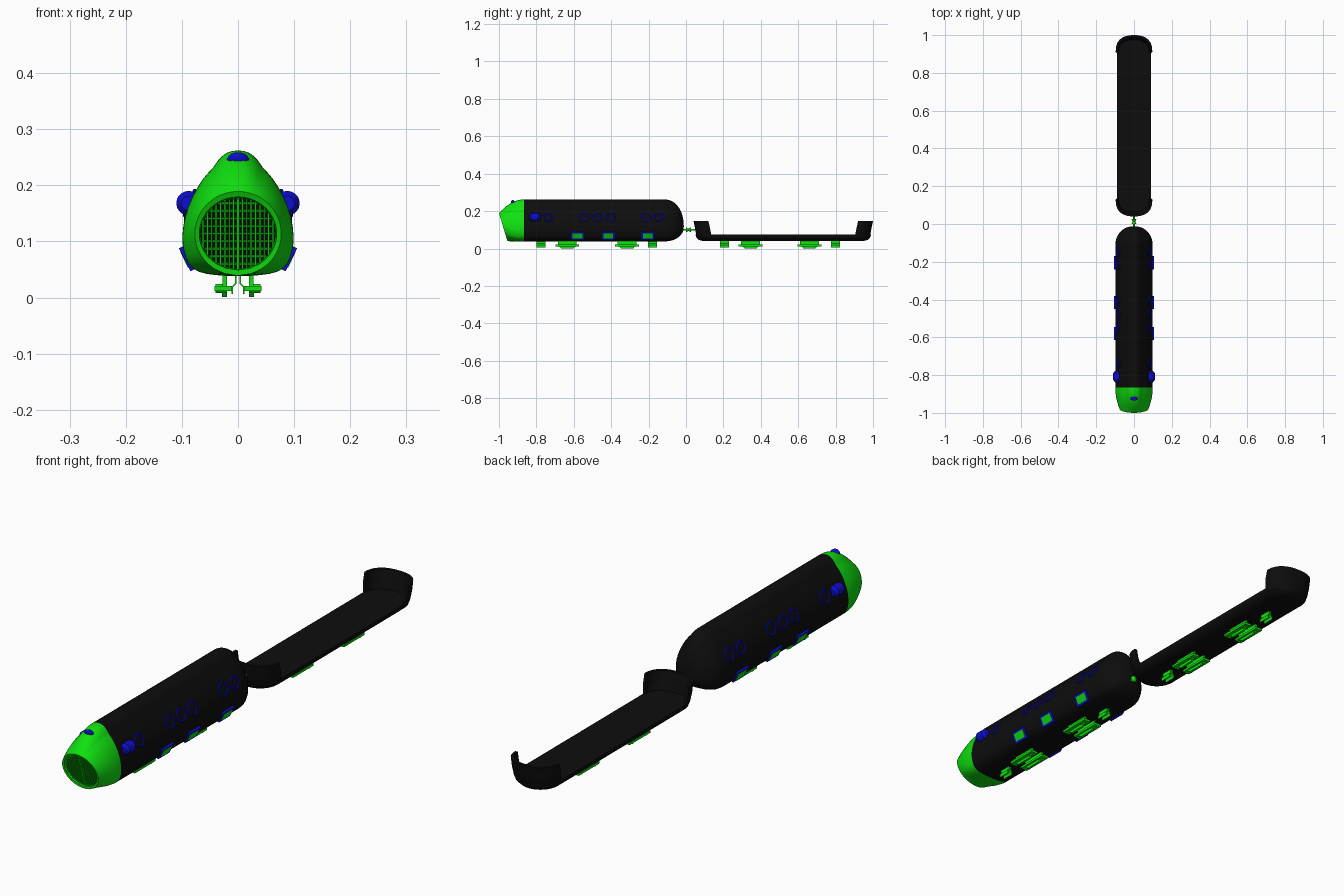
import bpy, bmesh, math
from mathutils import Matrix, Vector

if "Cube" in bpy.data.objects:
    bpy.data.objects.remove(bpy.data.objects["Cube"])


def mat(name, c):
    m = bpy.data.materials.new(name)
    m.diffuse_color = (*c, 1)
    m.use_nodes = True
    m.node_tree.nodes["Principled BSDF"].inputs["Base Color"].default_value = m.diffuse_color
    return m


GREEN = mat("bright green", (0.005, 0.75, 0.005))
BLUE = mat("deep blue", (0.004, 0.004, 0.62))
BLACK = mat("black", (0.004, 0.004, 0.004))


def finish(bm, name, mats, smooth=True):
    bmesh.ops.recalc_face_normals(bm, faces=bm.faces)
    me = bpy.data.meshes.new(name)
    bm.to_mesh(me)
    bm.free()
    for m in mats:
        me.materials.append(m)
    ob = bpy.data.objects.new(name, me)
    bpy.context.collection.objects.link(ob)
    if smooth:
        bpy.ops.object.select_all(action='DESELECT')
        ob.select_set(True)
        bpy.context.view_layer.objects.active = ob
        bpy.ops.object.shade_smooth_by_angle(angle=math.radians(35))
    return ob


def loft(name, rings, mats, caps=(True, True), cyclic=False, end_mat=0):
    bm = bmesh.new()
    rows = [[bm.verts.new(p) for p in r] for r in rings]
    n = len(rows[0])
    pairs = list(zip(rows, rows[1:])) + ([(rows[-1], rows[0])] if cyclic else [])
    for a, b in pairs:
        for i in range(n):
            j = (i + 1) % n
            bm.faces.new((a[i], a[j], b[j], b[i]))
    if caps[0]:
        bm.faces.new(rows[0])
    if caps[1]:
        bm.faces.new(rows[-1]).material_index = end_mat
    return finish(bm, name, mats)


def box(bm, c, d, tilt=None):
    m = Matrix.Translation(c) @ (tilt or Matrix()) @ Matrix.Diagonal((*d, 1))
    bmesh.ops.create_cube(bm, size=1, matrix=m)


def rod(bm, c, r1, r2, length, axis, seg=16):
    m = Matrix.Translation(c) @ Matrix.Rotation(-math.pi / 2 if axis == 'X' else math.pi / 2,
                                                4, 'Y' if axis == 'X' else 'X')
    bmesh.ops.create_cone(bm, cap_ends=True, segments=seg, radius1=r1, radius2=r2, depth=length, matrix=m)


# Egg-shaped body section with a raised roof ridge
half = [(0, .262), (.02, .258), (.035, .245), (.044, .232), (.062, .212), (.081, .18), (.094, .145),
        (.099, .11), (.097, .085), (.088, .06), (.07, .046), (.04, .04), (0, .038)]
coarse = half + [(-x, z) for x, z in half[-2:0:-1]]
section = []
for i, p in enumerate(coarse):
    a, b, c = coarse[i - 1], coarse[(i + 1) % 24], coarse[(i + 2) % 24]
    section += [p, tuple((9 * (p[k] + b[k]) - a[k] - c[k]) / 16 for k in (0, 1))]

# Body with rounded tail
CZ = .118
body = [[(x, y, z) for x, z in section] for y in (-.865, -.5, -.112)]
for k in range(1, 12):
    u = k / 11 * math.pi / 2 * .985
    s = math.cos(u) ** .9
    body.append([(x * s, -.112 + .1 * math.sin(u), CZ + (z - CZ) * s) for x, z in section])
loft("body_shell", body, [BLACK])

# Nose narrowing to a slanted oval mouth, with a recessed intake
MZ = .114


def face_y(z):
    return -1 + (.19 - z) * .3


def mouth(rx, rz, depth):
    out = []
    for x, z in section:
        a = math.atan2((z - MZ) / .12, x / .1)
        zz = MZ + rz * math.sin(a)
        out.append((rx * math.cos(a), face_y(zz) + depth, zz))
    return out


lip = mouth(.077, .075, 0)
nose = []
for k in range(11):
    t = k / 10
    w = t ** 2.1
    nose.append([(x + (m[0] - x) * w, -.865 + (m[1] + .865) * t, z + (m[2] - z) * w)
                 for (x, z), m in zip(section, lip)])
nose += [mouth(.069, .065, .002), mouth(.067, .063, .03)]
loft("nose", nose, [GREEN, BLACK], caps=(False, True), end_mat=1)

# Intake slats
bm = bmesh.new()
lean = Matrix.Rotation(math.atan(.3), 4, 'X')
for i in range(-8, 9):
    x = i * .0078
    h = 2 * .064 * math.sqrt(1 - (x / .068) ** 2)
    box(bm, (x, face_y(MZ) + .016, MZ), (.0032 if i else .006, .014, h * 1.03), lean)
for i in range(-4, 5):
    z = MZ + i * .0135
    w = 2 * .066 * math.sqrt(1 - ((z - MZ) / .064) ** 2)
    box(bm, (0, face_y(z) + .024, z), (w, .004, .003), lean)
finish(bm, "intake_slats", [GREEN], False)

# Headlamp on the brow
bm = bmesh.new()
m = Matrix.Translation((0, -.922, .244)) @ Matrix.Rotation(.7, 4, 'X') @ Matrix.Diagonal((.02, .011, .017, 1))
bmesh.ops.create_uvsphere(bm, u_segments=20, v_segments=12, radius=1, matrix=m)
finish(bm, "headlamp", [BLUE])

# Side lamps
bm = bmesh.new()
for s in (-1, 1):
    rod(bm, (s * .088, -.808, .168), .022, .022, .036, 'Y', 20)
    rod(bm, (s * .088, -.832, .168), .022, .013, .012, 'Y', 20)
    rod(bm, (s * .088, -.784, .168), .013, .022, .012, 'Y', 20)
finish(bm, "side_lamps", [BLUE])

# Porthole rims
for s in (-1, 1):
    for y in (-.735, -.545, -.475, -.405, -.215, -.145):
        bpy.ops.mesh.primitive_torus_add(
            location=(s * .0855, y, .168), rotation=(0, s * (math.pi / 2 - .38), 0),
            major_radius=.0235, minor_radius=.004, major_segments=24, minor_segments=8)
        ob = bpy.context.object
        ob.name = "porthole_rim"
        ob.data.materials.append(BLUE)
        bpy.ops.object.shade_smooth_by_angle()

# Lower square windows: blue frame, green pane
for name, size, off, m in (("window_frame", (.046, .07), 0, BLUE), ("window_pane", (.031, .052), .001, GREEN)):
    bm = bmesh.new()
    for s in (-1, 1):
        rot = Matrix.Rotation(s * (math.pi / 2 + .46), 4, 'Y')
        n = rot @ Vector((0, 0, 1))
        for y in (-.58, -.415, -.205):
            box(bm, Vector((s * .0915, y, .069)) + n * off, (*size, .008), rot)
    finish(bm, name, [m], False)

# Flat wagon: rounded tub with a flat deck
WC = .52


def plan(w, l, r):
    pts = []
    for end in (1, -1):
        for k in range(17):
            a = math.pi * k / 16
            pts.append((end * w * math.cos(a), WC + end * (l - r + r * math.sin(a) ** .9), 0))
    return pts


tub = [(.04, .035, .42), (.042, .055, .44), (.048, .074, .455), (.058, .085, .464), (.066, .088, .467), (.075, .089, .469)]
loft("wagon_deck", [[(x, y, z) for x, y, _ in plan(w, l, .08)] for z, w, l in tub], [BLACK])

# Curved wagon end walls; each ring is the wall's upright cross-section
rows = [(.058, .086, .06, .137), (.075, .092, .054, .135), (.11, .097, .048, .128), (.147, .096, .04, .12)]
for name, flip in (("wagon_front_wall", False), ("wagon_rear_wall", True)):
    rings = []
    for k in range(25):
        a = math.pi * k / 24
        c, s = math.cos(a), math.sin(a)
        c = math.copysign(abs(c) ** .85, c)
        s = abs(s) ** .85
        ring = [(w * c, y1 - (y1 - y0) * s, z) for z, w, y0, y1 in rows]
        ring += [((w - .011) * c, y1 - (y1 - y0 - .011) * s, z) for z, w, y0, y1 in reversed(rows)]
        rings.append([(x, 2 * WC - y if flip else y, z) for x, y, z in ring])
    loft(name, rings, [BLACK])

# Bogies: paired skids with side plates and a tapered keel
for y0 in (-.635, -.315, .345, .66):
    bm = bmesh.new()
    for s in (-1, 1):
        box(bm, (s * .024, y0, .03), (.008, .1, .03))
        box(bm, (s * .027, y0, .016), (.03, .128, .009))
        keel = bmesh.ops.create_cube(bm, size=1, matrix=Matrix.Translation((s * .024, y0, .01))
                                     @ Matrix.Diagonal((.009, .1, .019, 1)))
        for v in keel["verts"]:
            if v.co.z < .01:
                v.co.y = y0 + (v.co.y - y0) * .65
        for dy in (-.042, .042):
            rod(bm, (s * .03, y0 + dy, .016), .008, .008, .02, 'X', 12)
    finish(bm, "bogie", [GREEN], False)

# Small guide shoes near the ends
for y0 in (-.775, -.18, .205, .8):
    bm = bmesh.new()
    for s in (-1, 1):
        box(bm, (s * .004, y0, .032), (.003, .048, .016))
        box(bm, (s * .007, y0, .022), (.003, .048, .01), Matrix.Rotation(-s * .8, 4, 'Y'))
        box(bm, (s * .01, y0, .013), (.003, .048, .014))
    finish(bm, "guide_shoe", [GREEN], False)

# Coupling between the two cars
bm = bmesh.new()
rod(bm, (0, .012, .1), .005, .005, .095, 'Y', 12)
rod(bm, (0, .006, .1), .006, .014, .014, 'Y', 12)
rod(bm, (0, .02, .1), .014, .006, .014, 'Y', 12)
finish(bm, "coupling", [GREEN])
